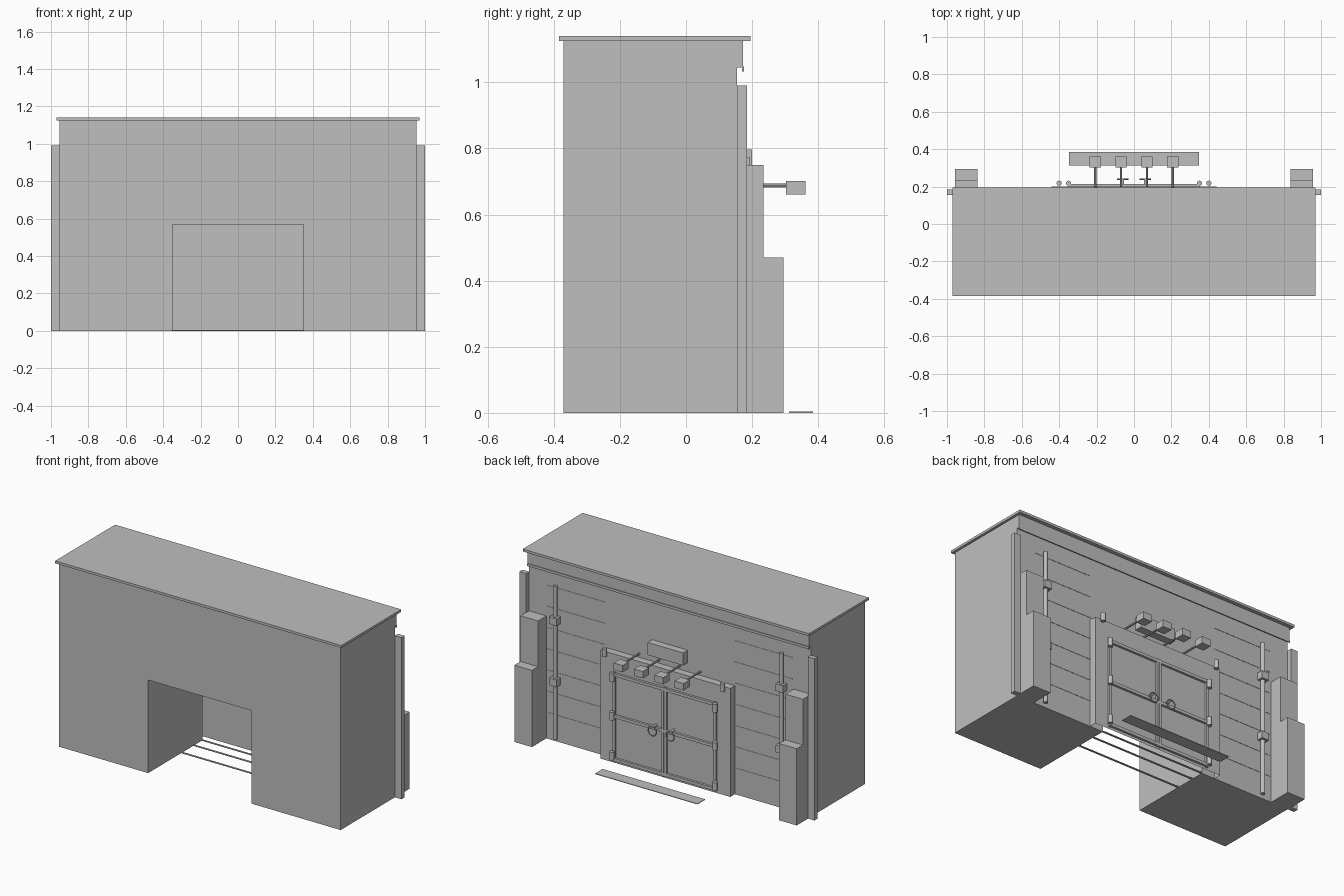
import bpy, bmesh, math
from mathutils import Matrix, Vector

cube = bpy.data.objects.get("Cube")
if cube:
    bpy.data.objects.remove(cube, do_unlink=True)

STONE = bpy.data.materials.new("plain grey")
STONE.use_nodes = True
GREY = (0.52, 0.52, 0.52, 1)
STONE.diffuse_color = GREY
STONE.node_tree.nodes["Principled BSDF"].inputs["Base Color"].default_value = GREY


def finish(name, bm):
    mesh = bpy.data.meshes.new(name)
    bm.to_mesh(mesh)
    bm.free()
    mesh.materials.append(STONE)
    obj = bpy.data.objects.new(name, mesh)
    bpy.context.collection.objects.link(obj)
    return obj


def box(name, x, y, z, drop=()):
    """Box from three (low, high) ranges; drop lists outward normals to leave open."""
    bm = bmesh.new()
    bmesh.ops.create_cube(bm, size=1)
    bm.normal_update()
    gone = [f for f in bm.faces if any(f.normal.dot(Vector(d)) > 0.9 for d in drop)]
    if gone:
        bmesh.ops.delete(bm, geom=gone, context='FACES')
    for v in bm.verts:
        for i, (low, high) in enumerate((x, y, z)):
            v.co[i] = low if v.co[i] < 0 else high
    return finish(name, bm)


def pair(name, x, y, z):
    """Mirrored boxes on both sides."""
    box("left_" + name, x, y, z)
    box("right_" + name, (-x[1], -x[0]), y, z)


def rod(name, centre, radius, length, axis='Z', sides=12):
    bm = bmesh.new()
    bmesh.ops.create_cone(bm, cap_ends=True, segments=sides,
                          radius1=radius, radius2=radius, depth=length)
    if axis == 'Y':
        bmesh.ops.rotate(bm, verts=bm.verts, matrix=Matrix.Rotation(math.pi / 2, 3, 'X'))
    bmesh.ops.translate(bm, verts=bm.verts, vec=centre)
    return finish(name, bm)


WALL, FRAME = 0.155, 0.2

# Main block: one arch-shaped outline pushed through the depth
outline = [(-0.955, 0), (-0.35, 0), (-0.35, 0.57), (0.35, 0.57),
           (0.35, 0), (0.955, 0), (0.955, 1.125), (-0.955, 1.125)]
bm = bmesh.new()
face = bm.faces.new([bm.verts.new((x, -0.37, z)) for x, z in outline])
push = bmesh.ops.extrude_face_region(bm, geom=[face])
bmesh.ops.translate(bm, vec=(0, WALL + 0.37, 0),
                    verts=[g for g in push["geom"] if isinstance(g, bmesh.types.BMVert)])
bmesh.ops.recalc_face_normals(bm, faces=bm.faces)
finish("gatehouse_block", bm)

# Roof slab and cornice
box("roof_slab", (-0.97, 0.97), (-0.385, 0.195), (1.125, 1.14))
box("cornice", (-0.955, 0.955), (WALL, 0.172), (1.045, 1.125))
box("cornice_lip", (-0.955, 0.955), (0.17, 0.176), (1.033, 1.048))

# Corner pilasters, stepped buttresses and drain pipes
pair("pilaster", (0.955, 1.0), (WALL, 0.185), (0, 0.99))
pair("upper_buttress", (0.838, 0.957), (WALL, 0.235), (0.47, 0.75))
pair("lower_buttress", (0.838, 0.957), (WALL, 0.295), (0, 0.47))
for side, s in (("left", 1), ("right", -1)):
    rod(side + "_pipe", (s * 0.767, 0.171, 0.49), 0.012, 0.94)
for z in (0.375, 0.75):
    pair("pipe_bracket", (0.742, 0.792), (WALL, 0.193), (z - 0.022, z + 0.022))

# Thin masonry courses
for i in range(7):
    z = 0.94 - i * 0.13
    pair("masonry_course", (0.44, 0.83), (WALL, 0.157), (z - 0.002, z + 0.002))

# Raised gate surround, open towards the passage
box("gate_surround", (-0.44, 0.44), (WALL, FRAME), (0, 0.665), drop=[(0, -1, 0), (0, 0, -1)])
box("sign_panel", (-0.12, 0.12), (WALL, FRAME), (0.72, 0.797))

# Gate leaves: rails, stiles, hinges, ring handles
for z in (0.025, 0.29, 0.545):
    box("gate_rail", (-0.35, 0.35), (FRAME, 0.214), (z - 0.009, z + 0.009))
pair("centre_stile", (0.002, 0.016), (FRAME, 0.214), (0.012, 0.558))
pair("hinge_stile", (0.335, 0.35), (FRAME, 0.21), (0.012, 0.558))
for side, s in (("left", 1), ("right", -1)):
    for z in (0.05, 0.295, 0.53):
        rod(side + "_hinge", (s * 0.35, 0.218, z), 0.014, 0.05)
    rod(side + "_frame_post", (s * 0.4, 0.218, 0.67), 0.014, 0.05)
    rod(side + "_handle_boss", (s * 0.06, 0.221, 0.31), 0.007, 0.042, 'Y')
    bpy.ops.mesh.primitive_torus_add(major_radius=0.028, minor_radius=0.004,
                                     major_segments=20, minor_segments=6,
                                     location=(s * 0.06, 0.24, 0.285),
                                     rotation=(math.pi / 2, 0, 0))
    ring = bpy.context.object
    ring.name = side + "_ring_handle"
    ring.data.materials.append(STONE)

# Row of lanterns on arms above the gate
for x in (-0.207, -0.069, 0.069, 0.207):
    rod("lantern_arm", (x, 0.23, 0.688), 0.006, 0.15, 'Y', 8)
    box("lantern", (x - 0.03, x + 0.03), (0.302, 0.362), (0.66, 0.702))

# Ground strips in the passage and the doorstep
for y in (-0.045, 0.072):
    box("passage_strip", (-0.35, 0.35), (y - 0.006, y + 0.006), (0, 0.004))
box("gate_sill", (-0.35, 0.35), (0.148, 0.16), (0, 0.004))
box("doorstep", (-0.347, 0.347), (0.312, 0.385), (0, 0.004))
